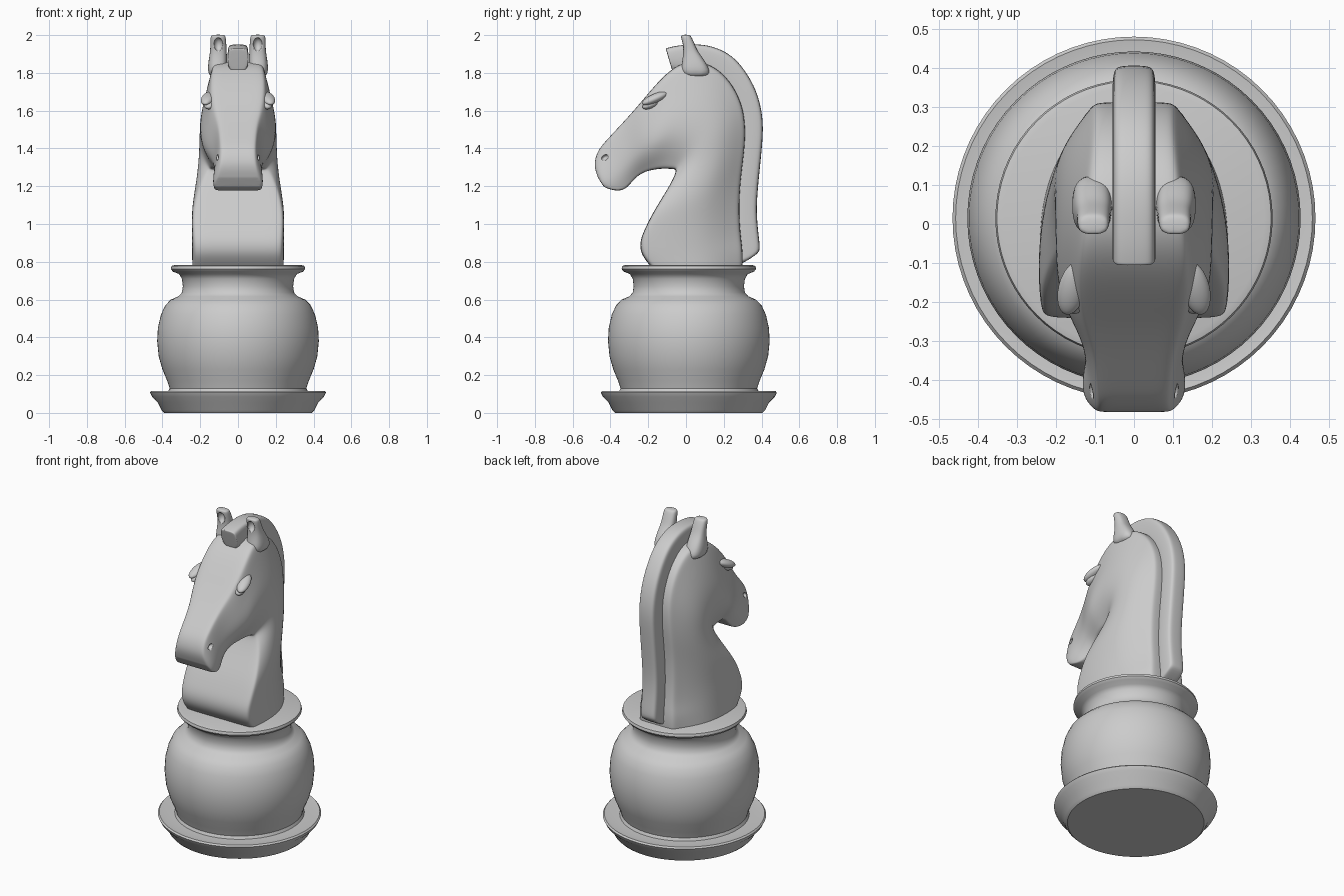
import bpy, bmesh, math
from mathutils import Vector


def loft(name, rings, subsurf=0):
    """Skin a list of closed rings and cap both ends."""
    bm = bmesh.new()
    vs = [[bm.verts.new(p) for p in r] for r in rings]
    n = len(rings[0])
    for a, b in zip(vs, vs[1:]):
        for i in range(n):
            j = (i + 1) % n
            bm.faces.new((a[i], a[j], b[j], b[i]))
    bm.faces.new(vs[0])
    bm.faces.new(vs[-1])
    bmesh.ops.recalc_face_normals(bm, faces=bm.faces)
    me = bpy.data.meshes.new(name)
    bm.to_mesh(me)
    bm.free()
    ob = bpy.data.objects.new(name, me)
    bpy.context.collection.objects.link(ob)
    me.shade_smooth()
    if subsurf:
        m = ob.modifiers.new("smooth", 'SUBSURF')
        m.levels = m.render_levels = subsurf
    return ob


def ellipsoid(name, loc, scale, rot=(0, 0, 0)):
    bpy.ops.mesh.primitive_uv_sphere_add(segments=24, ring_count=14, location=loc, rotation=rot)
    ob = bpy.context.object
    ob.name = name
    ob.scale = scale
    ob.data.shade_smooth()
    return ob


def cut(target, cutter):
    cutter.hide_render = True
    cutter.hide_set(True)
    m = target.modifiers.new("cut", 'BOOLEAN')
    m.operation = 'DIFFERENCE'
    m.object = cutter


# turned pedestal
profile = [(.39, 0), (.405, .015), (.425, .055), (.455, .085), (.466, .108), (.458, .117),
           (.43, .113), (.37, .113), (.362, .13), (.375, .17), (.40, .23), (.42, .30), (.428, .38),
           (.424, .45), (.408, .52), (.385, .57), (.355, .60), (.315, .617), (.297, .637),
           (.292, .67), (.297, .71), (.312, .735), (.345, .748), (.356, .762), (.352, .778), (.335, .783)]
N = 72
ped = loft("pedestal", [[(r * math.cos(2 * math.pi * i / N), .015 + r * math.sin(2 * math.pi * i / N), z)
                         for i in range(N)] for r, z in profile])
bpy.context.view_layer.objects.active = ped
ped.select_set(True)
bpy.ops.object.shade_smooth_by_angle(angle=math.radians(40))

# neck and head sections: throat y,z, crest y,z, then half widths from throat to crest
neck = [(-.14, .72, .29, .72, .235, .245, .225, .13),
        (-.19, .78, .30, .78, .235, .247, .225, .13),
        (-.24, .84, .30, .86, .237, .248, .225, .13),
        (-.245, .91, .29, .93, .24, .248, .225, .12),
        (-.215, .98, .28, 1.05, .243, .248, .22, .12),
        (-.17, 1.07, .285, 1.2, .243, .245, .22, .12),
        (-.10, 1.18, .30, 1.32, .215, .225, .21, .12),
        (-.06, 1.255, .315, 1.45, .185, .215, .20, .115),
        (-.052, 1.285, .31, 1.6, .165, .215, .195, .11)]
head = [(-.06, 1.29, .25, 1.74, .155, .215, .19, .11),
        (-.08, 1.292, .15, 1.84, .15, .217, .185, .12),
        (-.105, 1.293, .03, 1.87, .145, .217, .18, .135),
        (-.135, 1.293, -.07, 1.83, .14, .217, .175, .145),
        (-.17, 1.288, -.16, 1.74, .13, .21, .173, .15),
        (-.21, 1.28, -.25, 1.63, .115, .18, .165, .14),
        (-.26, 1.255, -.335, 1.535, .10, .143, .128, .108),
        (-.30, 1.205, -.42, 1.445, .10, .128, .116, .10),
        (-.335, 1.175, -.468, 1.39, .115, .135, .122, .096),
        (-.39, 1.178, -.49, 1.315, .128, .136, .125, .098),
        (-.432, 1.195, -.468, 1.25, .122, .126, .12, .108),
        (-.436, 1.198, -.466, 1.245, .11, .115, .11, .10)]


def section(ty, tz, cy, cz, wt, wa, wb, wc):
    t, c = Vector((0, ty, tz)), Vector((0, cy, cz))
    half = [(.5 * wt, 0), (.95 * wt, 0), (wt, .04), (wa, .3), (wb, .65), (wc, .95), (.88 * wc, 1), (.4 * wc, 1)]
    right = [t.lerp(c, f) + Vector((w, 0, 0)) for w, f in half]
    return right + [Vector((-p.x, p.y, p.z)) for p in reversed(right)]


horse = loft("neck_and_head", [section(*s) for s in neck + head], 3)

# nostrils and brows
for s in (-1, 1):
    cut(horse, ellipsoid("nostril_cutter", (s * .12, -.43, 1.352), (.03, .022, .015), (.6, 0, 0)))
    ellipsoid("eye_brow", (s * .158, -.165, 1.665), (.036, .075, .024), (.4, 0, s * .25))
    ellipsoid("eye", (s * .148, -.185, 1.635), (.032, .05, .022), (.4, 0, s * .25))

# mane ridge: outer y,z and inner y,z along the crest
mane = [(-.108, 1.93, -.07, 1.80), (-.106, 1.93, -.068, 1.80), (-.06, 1.943, -.03, 1.78),
        (.02, 1.952, .01, 1.78), (.10, 1.95, .06, 1.77), (.18, 1.928, .11, 1.74), (.26, 1.88, .16, 1.70),
        (.33, 1.79, .21, 1.64), (.385, 1.68, .24, 1.58), (.412, 1.54, .24, 1.5), (.402, 1.4, .23, 1.38),
        (.385, 1.24, .22, 1.24), (.372, 1.09, .22, 1.09), (.38, .97, .22, .97),
        (.394, .87, .22, .86), (.385, .845, .22, .80), (.30, .79, .22, .77)]
rings = []
for oy, oz, iy, iz in mane:
    o, i = Vector((0, oy, oz)), Vector((0, iy, iz))
    d = (o - i).normalized()
    right = [i + Vector((.056, 0, 0)), o - d * .03 + Vector((.056, 0, 0)),
             o - d * .005 + Vector((.048, 0, 0)), o + Vector((.025, 0, 0))]
    rings.append(right + [Vector((-p.x, p.y, p.z)) for p in reversed(right)])
loft("mane", rings, 2)

# ears: z, y range, inner and outer x
ear = [(1.77, -.04, .15, .055, .165), (1.86, -.02, .105, .055, .158), (1.91, -.015, .065, .06, .148),
       (1.95, -.02, .048, .061, .147), (1.99, -.028, .03, .064, .146), (2.003, -.026, .02, .07, .14)]
for s in (-1, 1):
    rings = []
    for z, y0, y1, x0, x1 in ear:
        k = .2 * (x1 - x0)
        h = .25 * (y1 - y0)
        rings.append([(s * x, y, z) for x, y in
                      ((x0 + k, y0), (x1 - k, y0), (x1, y0 + h), (x1, y1 - h),
                       (x1 - k, y1), (x0 + k, y1), (x0, y1 - h), (x0, y0 + h))])
    e = loft("ear", rings, 2)
    cut(e, ellipsoid("ear_cutter", (s * .104, -.024, 1.95), (.024, .03, .036)))
